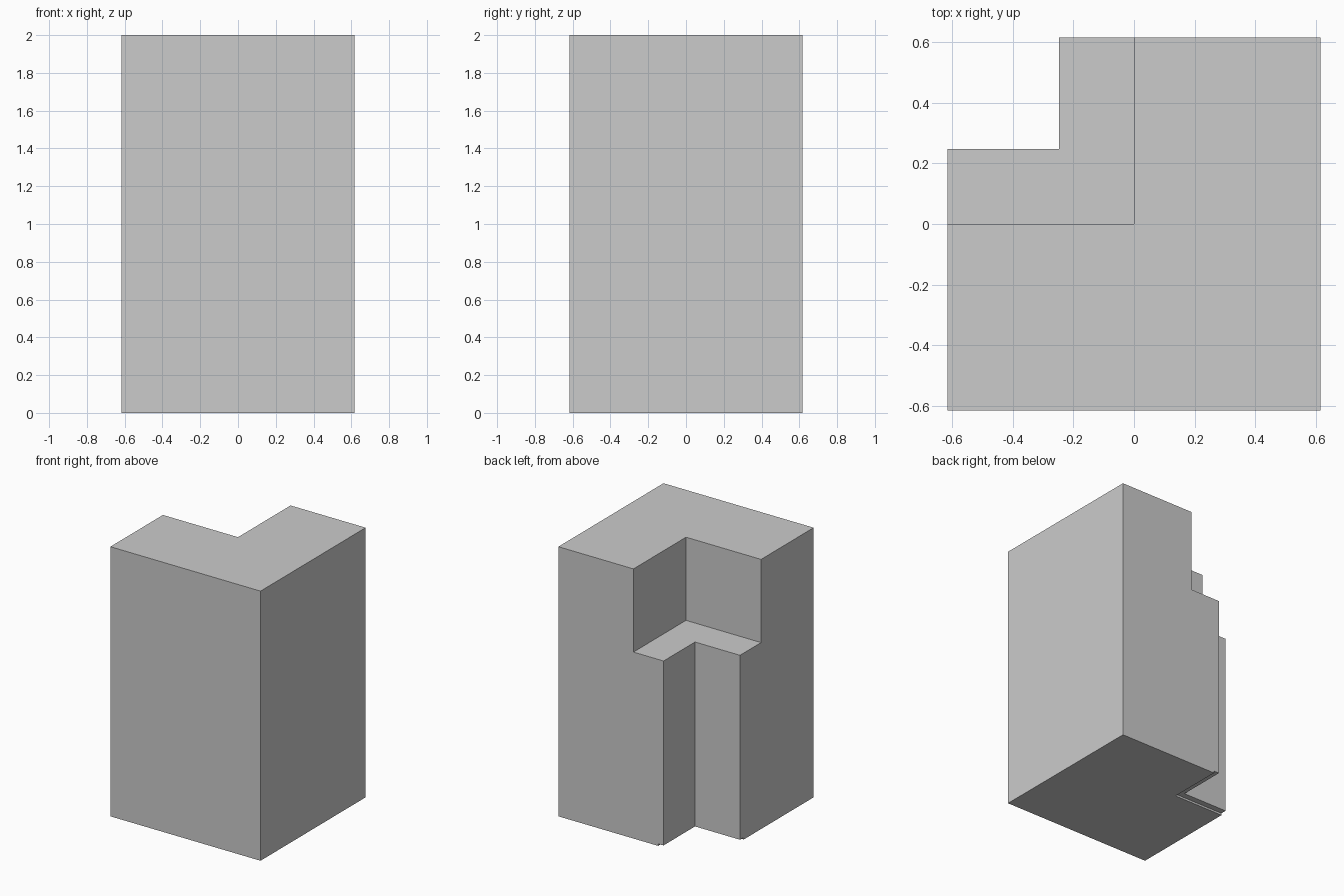
import bpy
import bmesh

if "Cube" in bpy.data.objects:
    bpy.data.objects.remove(bpy.data.objects["Cube"])

HALF = 0.616  # half width of the square footprint


def l_block(name, notch, z0, z1):
    """Square block with its back-left corner cut away up to `notch` from the axes."""
    h, n = HALF, notch
    outline = [(-h, -h), (h, -h), (h, h), (-n, h), (-n, n), (-h, n)]
    bm = bmesh.new()
    face = bm.faces.new([bm.verts.new((x, y, z0)) for x, y in outline])
    result = bmesh.ops.extrude_face_region(bm, geom=[face], use_keep_orig=True)
    top = [v for v in result["geom"] if isinstance(v, bmesh.types.BMVert)]
    bmesh.ops.translate(bm, verts=top, vec=(0, 0, z1 - z0))
    bmesh.ops.recalc_face_normals(bm, faces=bm.faces)
    mesh = bpy.data.meshes.new(name)
    bm.to_mesh(mesh)
    bm.free()
    obj = bpy.data.objects.new(name, mesh)
    bpy.context.collection.objects.link(obj)
    return obj


# Thin base, slightly recessed inside the notch
l_block("base_plate", 0.203, 0.0, 0.015)
# Tall lower storeys with the small corner notch
l_block("lower_block", 0.247, 0.015, 1.383)
# Upper storeys with the deeper notch, leaving a terrace
l_block("upper_block", 0.0, 1.383, 2.0)
